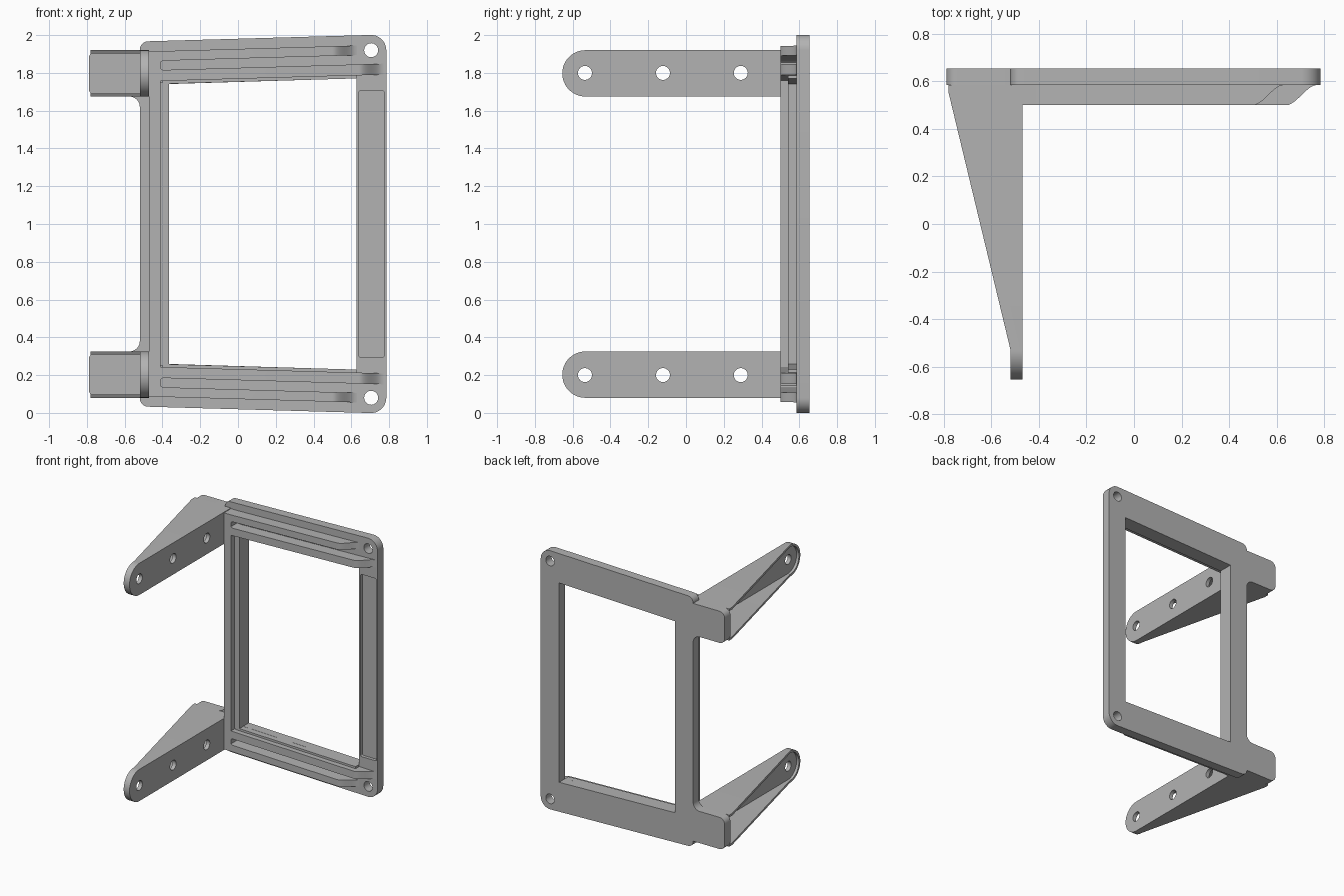
import bpy, bmesh, math
from mathutils import Vector

cube = bpy.data.objects.get("Cube")
if cube:
    bpy.data.objects.remove(cube, do_unlink=True)

grey = bpy.data.materials.new("plain grey")
grey.use_nodes = True
grey.diffuse_color = (0.45, 0.45, 0.45, 1)
grey.node_tree.nodes["Principled BSDF"].inputs["Base Color"].default_value = (0.45, 0.45, 0.45, 1)


def rounded(points, steps=8):
    """Polygon corners (u, v, radius) turned into arcs."""
    out = []
    for i, (u, v, r) in enumerate(points):
        p = Vector((u, v))
        if r == 0:
            out.append(p)
            continue
        a = (Vector(points[i - 1][:2]) - p).normalized()
        b = (Vector(points[(i + 1) % len(points)][:2]) - p).normalized()
        half = a.angle(b) / 2
        centre = p + (a + b).normalized() * r / math.sin(half)
        start = p + a * r / math.tan(half) - centre
        end = p + b * r / math.tan(half) - centre
        for k in range(steps + 1):
            t = k / steps
            s = start.normalized() * (1 - t) + end.normalized() * t
            out.append(centre + s.normalized() * r)
    return out


def prism(name, points, axis, lo, hi):
    """Extrude a 2D outline along the named axis."""
    place = {"x": lambda u, v, w: (w, u, v),
             "y": lambda u, v, w: (u, w, v),
             "z": lambda u, v, w: (u, v, w)}[axis]
    bm = bmesh.new()
    face = bm.faces.new([bm.verts.new(place(p[0], p[1], lo)) for p in points])
    new = bmesh.ops.extrude_face_region(bm, geom=[face])["geom"]
    shift = Vector(place(0, 0, hi - lo))
    bmesh.ops.translate(bm, vec=shift, verts=[g for g in new if isinstance(g, bmesh.types.BMVert)])
    bmesh.ops.recalc_face_normals(bm, faces=bm.faces)
    mesh = bpy.data.meshes.new(name)
    bm.to_mesh(mesh)
    bm.free()
    mesh.materials.append(grey)
    ob = bpy.data.objects.new(name, mesh)
    bpy.context.collection.objects.link(ob)
    return ob


def rect(u0, v0, u1, v1, r=0):
    return rounded([(u0, v0, r), (u1, v0, r), (u1, v1, r), (u0, v1, r)])


def circle(u, v, r, n=32):
    return [(u + r * math.cos(k * math.tau / n), v + r * math.sin(k * math.tau / n)) for k in range(n)]


def boolean(ob, cutter, operation="DIFFERENCE"):
    mod = ob.modifiers.new("cut", "BOOLEAN")
    mod.operation, mod.solver, mod.object = operation, "EXACT", cutter
    bpy.context.view_layer.objects.active = ob
    bpy.ops.object.modifier_apply(modifier=mod.name)
    bpy.data.objects.remove(cutter, do_unlink=True)


def mirrored(ob, name):
    """Copy a part to the lower half, reflected about mid height."""
    copy = ob.copy()
    copy.data = ob.data.copy()
    copy.name = name
    for v in copy.data.vertices:
        v.co.z = 2 - v.co.z
    copy.data.flip_normals()
    bpy.context.collection.objects.link(copy)
    return copy


def both(upper):
    return upper + [(u, 2 - v, r) for u, v, r in reversed(upper)]


def rail_z(z, x):
    """Height on a rail edge, which rises gently to the right."""
    return z + 0.0286 * (x + 0.41)


def band(x0, x1, bottom, top):
    return [(x0, rail_z(bottom, x0)), (x1, rail_z(bottom, x1)),
            (x1, rail_z(top, x1)), (x0, rail_z(top, x0))]


FRONT, FACE, BACK = 0.50, 0.585, 0.655
parts = []

# Back plate with two mounting tabs, window, holes and recess
outline = both([(0.785, 2.003, 0.08), (-0.52, 1.966, 0.045), (-0.52, 1.92, 0),
                (-0.79, 1.92, 0.045), (-0.79, 1.675, 0.045), (-0.52, 1.675, 0.055)])
plate = prism("back_plate", rounded(outline), "y", FACE, BACK)
window = both([(0.628, 1.771, 0), (-0.365, 1.741, 0)])
boolean(plate, prism("window_cutter", rounded(window), "y", 0, 1))
for z in (0.08, 1.92):
    boolean(plate, prism("hole_cutter", circle(0.705, z, 0.037), "y", 0, 1))
boolean(plate, prism("recess_cutter", rect(0.64, 0.295, 0.775, 1.705, 0.01), "y", 0.4, FACE + 0.025))
parts.append(plate)

# Left upright and its inner ledge
parts.append(prism("left_upright", rect(-0.47, 0.085, -0.41, 1.915), "y", FRONT, FACE))
parts.append(prism("left_ledge", rect(-0.41, 0.25, -0.365, 1.75), "y", 0.54, FACE))


def end_cutter(x, z0):
    """Everything in front of an S-shaped run-out."""
    curve = []
    for k in range(13):
        t = k / 12
        curve.append((x + 0.13 * t, FRONT + (FACE - FRONT) * t * t * (3 - 2 * t)))
    return prism("end_cutter", [(x, 0.3)] + curve + [(1, FACE), (1, 0.3)], "z", z0, 2.2)


# Double rail with a slot between its two ribs
rail = prism("upper_rail", band(-0.43, 0.78, 1.757, 1.915), "y", FRONT, FACE)
slot = [(*p, r) for p, r in zip(band(-0.415, 0.95, 1.815, 1.864), (0.023, 0, 0, 0.023))]
boolean(rail, prism("slot_cutter", rounded(slot), "y", 0.4, 0.7))
boolean(rail, end_cutter(0.50, 1.87))
boolean(rail, end_cutter(0.64, 1.5))
parts += [rail, mirrored(rail, "lower_rail")]

ledge = prism("upper_ledge", band(-0.40, 0.628, 1.741, 1.76), "y", 0.54, FACE)
parts += [ledge, mirrored(ledge, "lower_ledge")]

# Hollow tapering arm: side outline crossed with the plan taper
arm_side = [(FACE, 1.675, 0), (FACE, 1.92, 0), (-0.655, 1.92, 0.122), (-0.655, 1.675, 0.122)]
arm = prism("upper_arm", rounded(arm_side, 14), "x", -0.85, -0.47)
plan = [(-0.47, -0.7), (-0.47, 0.6), (-0.78, 0.6), (-0.78, 0.55), (-0.52, -0.53), (-0.52, -0.7)]
boolean(arm, prism("taper_cutter", plan, "z", 1.5, 2.1), "INTERSECT")
pocket = [(0.7, 1.692, 0), (0.7, 1.903, 0), (-0.638, 1.903, 0.105), (-0.638, 1.692, 0.105)]
boolean(arm, prism("pocket_cutter", rounded(pocket, 14), "x", -0.95, -0.50))
for y in (-0.535, -0.122, 0.29):
    boolean(arm, prism("hole_cutter", circle(y, 1.8, 0.037), "x", -1, 0))
parts += [arm, mirrored(arm, "lower_arm")]

# Smooth the round edges, keep the corners crisp
for ob in parts:
    bpy.ops.object.select_all(action="DESELECT")
    ob.select_set(True)
    bpy.context.view_layer.objects.active = ob
    bpy.ops.object.shade_smooth_by_angle(angle=math.radians(30))
